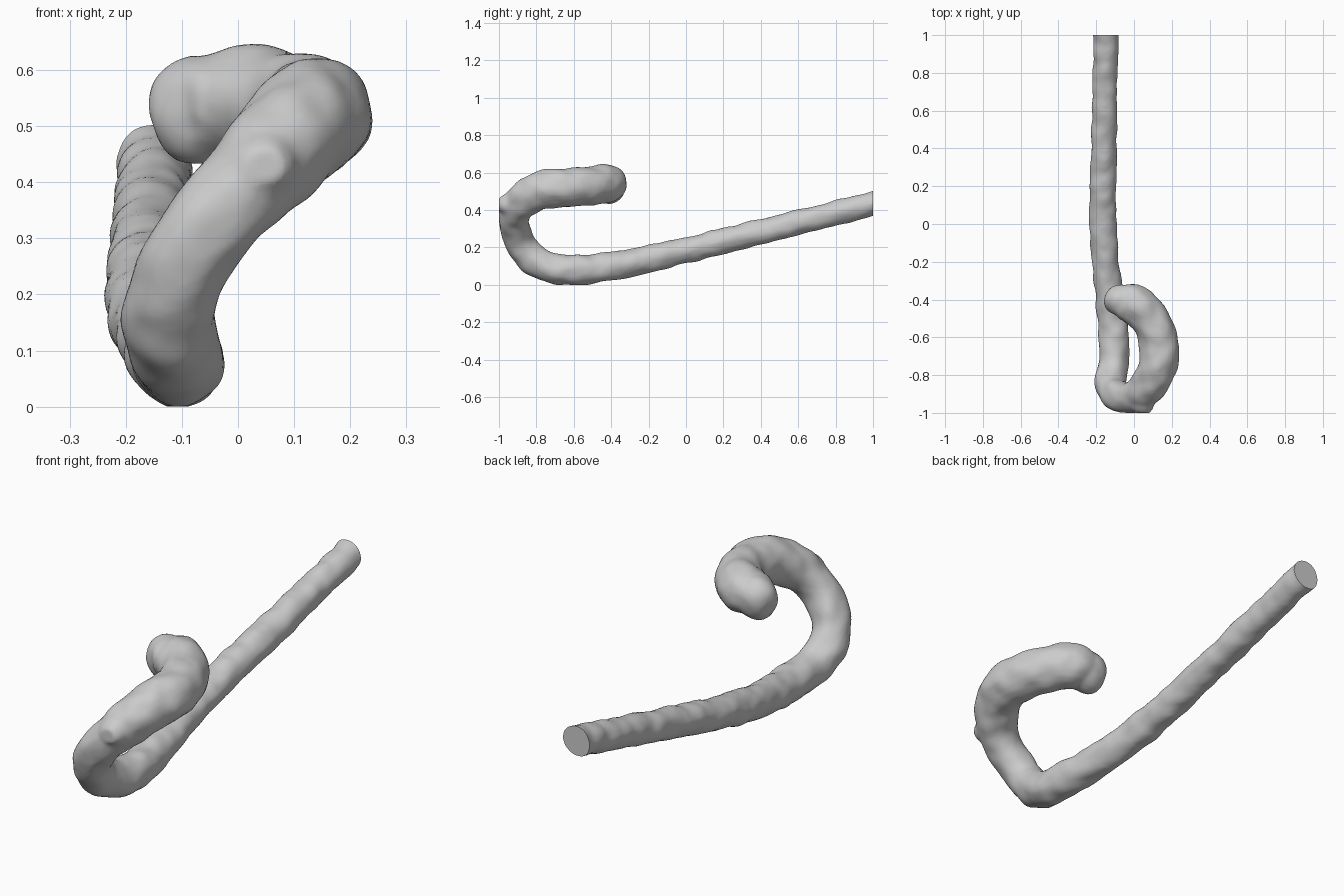
import bpy, bmesh
from mathutils import Vector, noise

if "Cube" in bpy.data.objects:
    bpy.data.objects.remove(bpy.data.objects["Cube"])

# centre line of the cane: x, y, z, radius
PATH = [
    (-0.150, 1.06, 0.450, 0.067), (-0.152, 0.80, 0.384, 0.066),
    (-0.160, 0.40, 0.284, 0.068), (-0.164, 0.00, 0.186, 0.071),
    (-0.152, -0.20, 0.138, 0.072), (-0.128, -0.40, 0.100, 0.076),
    (-0.105, -0.60, 0.080, 0.080), (-0.108, -0.75, 0.099, 0.083),
    (-0.122, -0.855, 0.175, 0.082), (-0.078, -0.908, 0.285, 0.082),
    (0.010, -0.912, 0.390, 0.087), (0.080, -0.850, 0.465, 0.098),
    (0.128, -0.740, 0.512, 0.105), (0.128, -0.620, 0.522, 0.104),
    (0.080, -0.500, 0.533, 0.103), (0.000, -0.425, 0.540, 0.105),
    (-0.065, -0.415, 0.534, 0.092),
]

# swept tube with changing thickness
curve = bpy.data.curves.new("cane", 'CURVE')
curve.dimensions = '3D'
curve.bevel_depth = 1.0
curve.bevel_resolution = 8
curve.resolution_u = 10
curve.use_fill_caps = True
spline = curve.splines.new('BEZIER')
spline.bezier_points.add(len(PATH) - 1)
for p, (x, y, z, r) in zip(spline.bezier_points, PATH):
    p.co = (x, y, z)
    p.radius = r
    p.handle_left_type = p.handle_right_type = 'AUTO'
cane = bpy.data.objects.new("cane", curve)
bpy.context.collection.objects.link(cane)
bpy.ops.object.select_all(action='DESELECT')
cane.select_set(True)
bpy.context.view_layer.objects.active = cane
bpy.ops.object.convert(target='MESH')
cane = bpy.context.object


def add_knob(location, scale):
    bpy.ops.mesh.primitive_uv_sphere_add(segments=24, ring_count=16, radius=1,
                                         location=location, scale=scale)
    return bpy.context.object


# rounded handle tip and two knots on the front of the bend
knobs = [add_knob((-0.065, -0.405, 0.530), (0.094, 0.085, 0.098)),
         add_knob((0.045, -0.950, 0.430), (0.066, 0.060, 0.058)),
         add_knob((-0.045, -0.945, 0.340), (0.055, 0.052, 0.062))]
for o in knobs + [cane]:
    o.select_set(True)
bpy.context.view_layer.objects.active = cane
bpy.ops.object.join()

# fuse into one skin and soften
remesh = cane.modifiers.new("fuse", 'REMESH')
remesh.mode = 'VOXEL'
remesh.voxel_size = 0.012
soft = cane.modifiers.new("soften", 'SMOOTH')
soft.factor = 0.5
soft.iterations = 4
bpy.ops.object.modifier_apply(modifier="fuse")
bpy.ops.object.modifier_apply(modifier="soften")

# gentle hand-carved unevenness, flat shaft end and flattened contact spots
bm = bmesh.new()
bm.from_mesh(cane.data)
bm.normal_update()
moves = [(v, v.normal * (0.008 * noise.noise(v.co * 13))) for v in bm.verts]
for v, d in moves:
    v.co += d
cut = bmesh.ops.bisect_plane(bm, geom=bm.verts[:] + bm.edges[:] + bm.faces[:],
                             plane_co=(0, 1, 0), plane_no=(0, 1, 0), clear_outer=True)
rim = [e for e in cut["geom_cut"] if isinstance(e, bmesh.types.BMEdge)]
bmesh.ops.holes_fill(bm, edges=rim, sides=0)
for v in bm.verts:
    v.co.z = max(v.co.z, 0.0)
    v.co.y = max(v.co.y, -1.0)
low = min(v.co.z for v in bm.verts)
for v in bm.verts:
    v.co.z -= low
bm.to_mesh(cane.data)
bm.free()
cane.name = "cane"
bpy.ops.object.shade_smooth_by_angle(angle=0.7)
